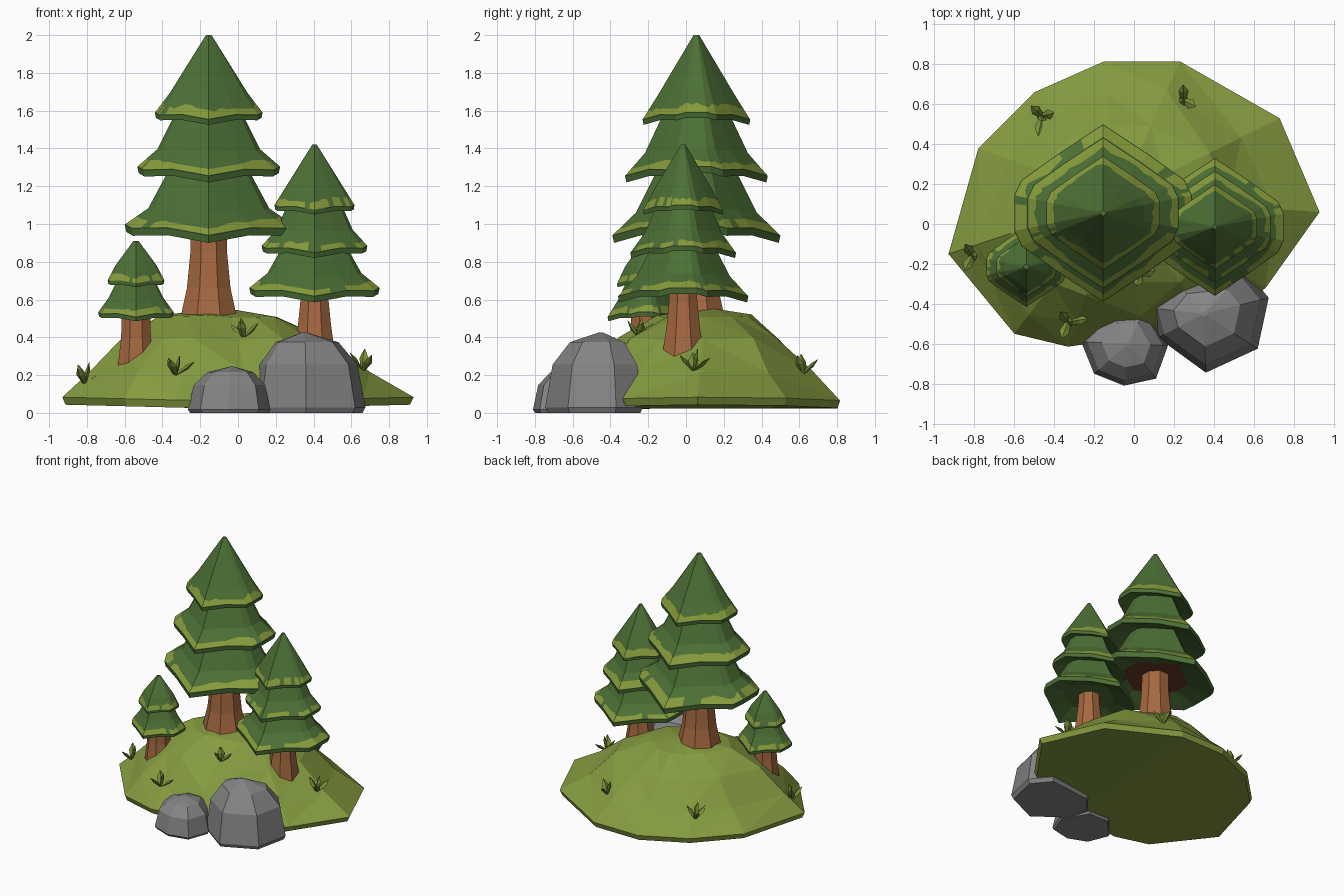
import bpy, bmesh, math, random
from mathutils import Vector, Matrix
from mathutils.bvhtree import BVHTree

random.seed(7)
if "Cube" in bpy.data.objects:
    bpy.data.objects.remove(bpy.data.objects["Cube"], do_unlink=True)


def material(name, *srgb):
    col = [c / 12.92 if c < 0.04 else ((c + 0.055) / 1.055) ** 2.4 for c in srgb] + [1]
    m = bpy.data.materials.new(name)
    m.use_nodes = True
    m.diffuse_color = col
    m.node_tree.nodes["Principled BSDF"].inputs["Base Color"].default_value = col
    return m


GRASS = material("meadow green", 0.52, 0.61, 0.25)
NEEDLE = material("needle green", 0.30, 0.44, 0.21)
TIP = material("tip yellow green", 0.53, 0.61, 0.23)
BARK = material("bark brown", 0.65, 0.41, 0.25)
SHADE = material("inner brown", 0.40, 0.23, 0.15)
STONE = material("stone grey", 0.52, 0.52, 0.52)
BLADE = material("blade green", 0.47, 0.56, 0.22)


def finish(name, bm, mats):
    bmesh.ops.recalc_face_normals(bm, faces=bm.faces)
    mesh = bpy.data.meshes.new(name)
    bm.to_mesh(mesh)
    bm.free()
    for m in mats:
        mesh.materials.append(m)
    obj = bpy.data.objects.new(name, mesh)
    bpy.context.collection.objects.link(obj)
    return obj


def loft(name, rings, mats, pick=lambda ring, seg: 0, triangles=False):
    """Skin a stack of equal rings and close both ends."""
    bm = bmesh.new()
    vs = [[bm.verts.new(p) for p in ring] for ring in rings]
    n = len(vs[0])
    for r in range(len(vs) - 1):
        for i in range(n):
            j = (i + 1) % n
            f = bm.faces.new((vs[r][i], vs[r][j], vs[r + 1][j], vs[r + 1][i]))
            f.material_index = pick(r, i)
    bm.faces.new(vs[0]).material_index = pick(-1, 0)
    bm.faces.new(vs[-1]).material_index = pick(len(vs) - 2, -1)
    if triangles:
        bmesh.ops.triangulate(bm, faces=bm.faces)
    return finish(name, bm, mats)


# Ground mound: irregular outline shrinking toward the summit, fuller in front
outline = [(0.93, 0.06), (0.73, 0.53), (0.23, 0.815), (-0.15, 0.815), (-0.5, 0.66),
           (-0.78, 0.38), (-0.93, -0.15), (-0.6, -0.55), (-0.33, -0.615),
           (0.05, -0.56), (0.4, -0.52), (0.66, -0.32)]
summit = Vector((-0.08, 0.13, 0))
rings = []
for k, (s, z) in enumerate([(0.98, 0.02), (1, 0.06), (0.76, 0.22), (0.53, 0.39),
                            (0.28, 0.515), (0.04, 0.55)]):
    ring = []
    for x, y in outline:
        inner = 1 < k < 5
        jit = random.uniform(-0.025, 0.025) if inner else 0
        bulge = (0.1 if y < 0 else 0.02) if inner else 0
        p = summit.lerp(Vector((x, y, 0)), s + jit + bulge)
        ring.append((p.x, p.y, z + jit * 0.4 + (0.025 * abs(x) if k < 2 else 0)))
    rings.append(ring)
mound = loft("ground_mound", rings, [GRASS], triangles=True)
surface = BVHTree.FromPolygons([v.co for v in mound.data.vertices],
                               [p.vertices for p in mound.data.polygons])


# Trees: drooping skirts with a pale band near each hem
quarter = [(0, 1, 0), (0.5, 0.67, 0.7), (0.92, 0.37, 0.65), (1, 0.2, 1)]
corners = (quarter + [(x, -y, h) for x, y, h in quarter[::-1]]
           + [(-x, -y, h) for x, y, h in quarter[1:]]
           + [(-x, y, h) for x, y, h in quarter[:0:-1]])
SUB = 4


def skirt_points():
    for a, b in zip(corners, corners[1:] + corners[:1]):
        for k in range(SUB):
            yield Vector(a).lerp(Vector(b), k / SUB)


def skirt(name, cx, cy, radius, hem, top_r, top_z, inner):
    lift = 0.13 * radius
    thick = 0.07 * radius + 0.008

    def ring(s, z, droop=0.0):
        return [Vector((cx + p.x * radius * s, cy + p.y * radius * s, z + p.z * lift * droop))
                for p in skirt_points()]

    under = ring(0.55, hem + 0.2 * radius)
    bottom = ring(0.98, hem, 1)
    outer = ring(1, hem + thick, 1)
    waist = ring(0.72, hem + 0.2 * (top_z - hem) + 0.06, 0.4)
    top = ring(top_r / radius, top_z)
    low = [a.lerp(b, 0.04) for a, b in zip(outer, waist)]
    high, f = [], 0.4
    for a, b in zip(outer, waist):
        f = min(0.5, max(0.3, f + random.choice((-0.1, 0, 0.1))))
        high.append(a.lerp(b, f))
    gaps = {i for i in range(len(low)) if random.random() < 0.1}

    def pick(r, i):
        if r == -1:
            return 2 if inner else 0
        return 1 if r == 3 and i not in gaps else 0
    loft(name, [under, bottom, outer, low, high, waist, top], [NEEDLE, TIP, SHADE], pick)


def trunk(name, cx, cy, profile):
    rings = [[(cx + r * math.cos(a), cy + r * math.sin(a), z)
              for a in [math.tau * (i + 0.5) / 8 for i in range(8)]] for r, z in profile]
    loft(name, rings, [BARK])


def tree(name, cx, cy, profile, skirts, brown_inside=False):
    trunk(name + "_trunk", cx, cy, profile)
    for k, (radius, hem, top_r, top_z) in enumerate(skirts):
        skirt(f"{name}_skirt_{k + 1}", cx, cy, radius, hem, top_r, top_z,
              brown_inside and k == 0)


tree("tall_tree", -0.155, 0.055, [(0.17, 0.47), (0.125, 0.66), (0.105, 0.85), (0.1, 1.1)],
     [(0.445, 0.9, 0.15, 1.4), (0.378, 1.22, 0.12, 1.7), (0.285, 1.525, 0.015, 2.0)], True)
tree("middle_tree", 0.405, -0.015, [(0.12, 0.3), (0.095, 0.46), (0.08, 0.6), (0.08, 0.72)],
     [(0.345, 0.585, 0.12, 0.97), (0.28, 0.82, 0.1, 1.2), (0.212, 1.05, 0.012, 1.42)])
tree("small_tree", -0.54, -0.215, [(0.105, 0.24), (0.085, 0.4), (0.08, 0.6)],
     [(0.2, 0.485, 0.07, 0.76), (0.15, 0.665, 0.014, 0.91)])


# Boulders: faceted domes
def boulder(name, apex, height, shape):
    rings = []
    for s, z in [(0.95, 0), (1, 0.07), (0.87, 0.6), (0.56, 0.88), (0.05, 1)]:
        rings.append([Vector((apex[0], apex[1], z * height)).lerp(Vector((x, y, z * height)), s)
                      for x, y in shape])
    loft(name, rings, [STONE])


boulder("large_boulder", (0.35, -0.45), 0.425,
        [(0.675, -0.37), (0.56, -0.23), (0.2, -0.27), (0.08, -0.42), (0.12, -0.57),
         (0.36, -0.745), (0.62, -0.625)])
boulder("small_boulder", (-0.03, -0.6), 0.245,
        [(0.17, -0.61), (0.06, -0.42), (-0.12, -0.42), (-0.265, -0.59), (-0.2, -0.75),
         (-0.05, -0.81), (0.11, -0.775)])


# Grass tufts: a few broad leaning blades rooted on the mound
def tuft(name, x, y):
    bm = bmesh.new()
    root = surface.ray_cast(Vector((x, y, 3)), Vector((0, 0, -1)))[0]
    start = random.random() * 6
    for k in range(4):
        lean = Matrix.Rotation((0.2, 0.6, 0.8, 0.95)[k], 4, "Y")
        spin = Matrix.Rotation(start + k * 2.1, 4, "Z")
        length = random.uniform(0.1, 0.125)
        place = Matrix.Translation(root - Vector((0, 0, 0.01))) @ spin @ lean
        for z, r1, r2 in [(0.3, 0.012, 0.026), (0.8, 0.026, 0.002)]:
            bmesh.ops.create_cone(
                bm, segments=4, radius1=r1, radius2=r2, depth=length * (0.6 if z < 0.5 else 0.4),
                matrix=place @ Matrix.Translation((0, 0, z * length))
                @ Matrix.Diagonal((0.45, 1, 1, 1)))
    finish(name, bm, [BLADE])


for k, spot in enumerate([(-0.46, 0.54), (0.25, 0.62), (-0.81, -0.16), (-0.33, -0.49),
                          (0.03, -0.25), (0.66, 0.04)]):
    tuft(f"grass_tuft_{k + 1}", *spot)
